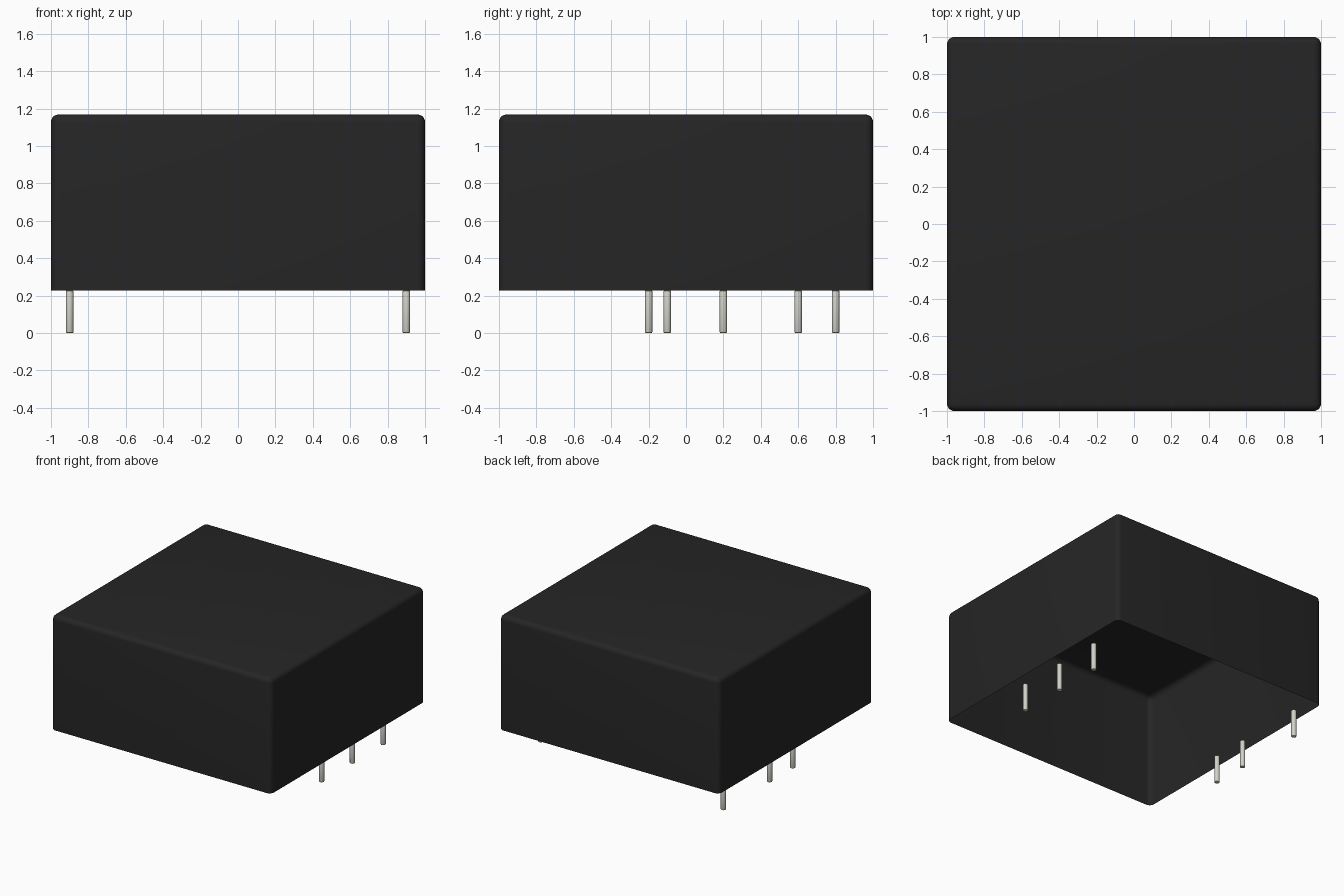
import bpy, bmesh, math
from mathutils import Matrix

old = bpy.data.objects.get("Cube")
if old:
    bpy.data.objects.remove(old, do_unlink=True)

BASE, TOP = 0.227, 1.168


def material(name, rgb):
    mat = bpy.data.materials.new(name)
    mat.use_nodes = True
    mat.diffuse_color = (*rgb, 1)
    mat.node_tree.nodes["Principled BSDF"].inputs["Base Color"].default_value = (*rgb, 1)
    return mat


def finish(name, bm, mat):
    bmesh.ops.recalc_face_normals(bm, faces=bm.faces)
    mesh = bpy.data.meshes.new(name)
    bm.to_mesh(mesh)
    bm.free()
    mesh.materials.append(mat)
    obj = bpy.data.objects.new(name, mesh)
    bpy.context.collection.objects.link(obj)
    bpy.ops.object.select_all(action="DESELECT")
    obj.select_set(True)
    bpy.context.view_layer.objects.active = obj
    bpy.ops.object.shade_smooth_by_angle(angle=math.radians(40))
    return obj


black = material("black plastic", (0.0194, 0.0187, 0.0187))
metal = material("pin metal", (0.645, 0.638, 0.571))

# Housing: thin shell, rounded on top and at the corners, open below
bm = bmesh.new()
height = TOP - BASE
bmesh.ops.create_cube(bm, size=1, matrix=Matrix.Translation((0, 0, BASE + height / 2))
                      @ Matrix.Diagonal((2, 2, height, 1)))
round_edges = [e for e in bm.edges if max(v.co.z for v in e.verts) > BASE + 0.1]
bmesh.ops.bevel(bm, geom=round_edges, offset=0.04, segments=5, profile=0.5, affect="EDGES")
bm.normal_update()
bottom = [f for f in bm.faces if f.normal.z < -0.9]
bmesh.ops.delete(bm, geom=bottom, context="FACES")
finish("housing", bm, black)


# Pins: slim round posts with softened ends
def pin(name, x, y):
    bm = bmesh.new()
    bmesh.ops.create_cone(bm, cap_ends=True, segments=20, radius1=0.02, radius2=0.02,
                          depth=BASE, matrix=Matrix.Translation((x, y, BASE / 2)))
    rims = [e for e in bm.edges if abs(e.verts[0].co.z - e.verts[1].co.z) < 0.01]
    bmesh.ops.bevel(bm, geom=rims, offset=0.005, segments=2, profile=0.5, affect="EDGES")
    finish(name, bm, metal)


rows = {"left": (0.9, (-0.2, 0.2, 0.6)), "right": (-0.9, (-0.1, 0.2, 0.8))}
for side, (x, spots) in rows.items():
    for i, y in enumerate(spots, 1):
        pin(f"{side}_pin_{i}", x, y)
